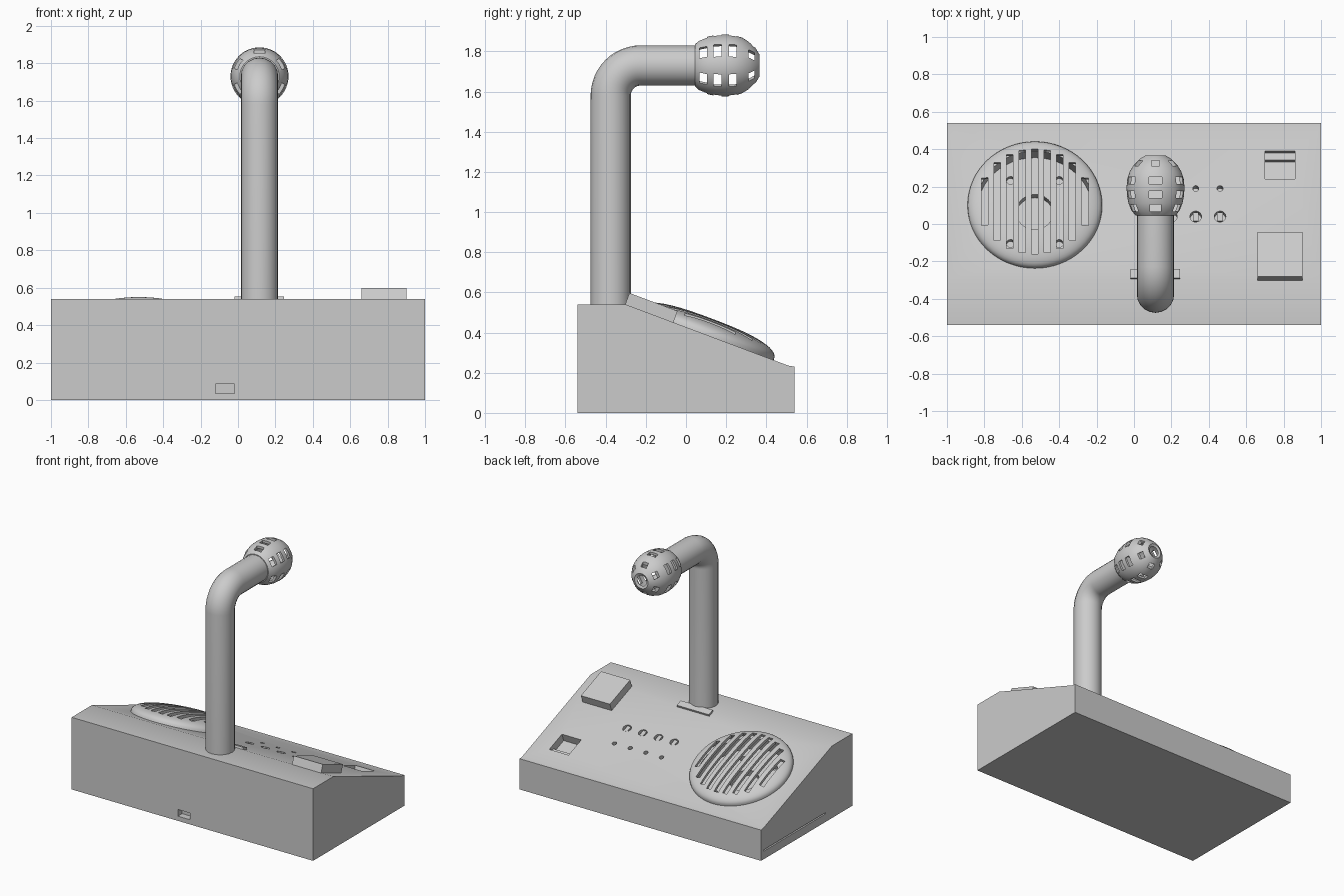
import bpy, bmesh, math
from mathutils import Matrix, Vector

if "Cube" in bpy.data.objects:
    bpy.data.objects.remove(bpy.data.objects["Cube"])

grey = bpy.data.materials.new("light_grey")
grey.diffuse_color = (0.6, 0.6, 0.6, 1)
grey.use_nodes = True
grey.node_tree.nodes["Principled BSDF"].inputs["Base Color"].default_value = grey.diffuse_color

# sloped control panel: runs from (y -0.30, z 0.54) to (y 0.51, z 0.235)
ANG = math.atan2(0.305, 0.81)


def slope(x, y):
    """Frame on the panel: local y runs downhill, local z points out."""
    z = 0.54 - (y + 0.30) * math.tan(ANG)
    return Matrix.Translation((x, y, z)) @ Matrix.Rotation(-ANG, 4, 'X')


def make(name, bm):
    bmesh.ops.recalc_face_normals(bm, faces=bm.faces)
    me = bpy.data.meshes.new(name)
    bm.to_mesh(me)
    bm.free()
    ob = bpy.data.objects.new(name, me)
    bpy.context.collection.objects.link(ob)
    me.materials.append(grey)
    return ob


def activate(ob):
    bpy.ops.object.select_all(action='DESELECT')
    ob.select_set(True)
    bpy.context.view_layer.objects.active = ob


def boxes(name, items):
    """items: (frame, centre, size)"""
    bm = bmesh.new()
    for frame, c, s in items:
        m = frame @ Matrix.Translation(c) @ Matrix.Diagonal((*s, 1))
        bmesh.ops.create_cube(bm, size=1, matrix=m)
    return make(name, bm)


def discs(name, items, seg=24):
    """items: (frame, radius, low, high) along local z"""
    bm = bmesh.new()
    for frame, r, lo, hi in items:
        bmesh.ops.create_cone(bm, cap_ends=True, segments=seg, radius1=r, radius2=r,
                              depth=hi - lo,
                              matrix=frame @ Matrix.Translation((0, 0, (lo + hi) / 2)))
    return make(name, bm)


def lathe(name, pts, frame, steps):
    """Spin a closed (radius, height) outline around local z."""
    bm = bmesh.new()
    vs = [bm.verts.new((r, 0, h)) for r, h in pts]
    es = [bm.edges.new((vs[i], vs[(i + 1) % len(vs)])) for i in range(len(vs))
          if pts[i][0] > 1e-6 or pts[(i + 1) % len(vs)][0] > 1e-6]
    bmesh.ops.spin(bm, geom=vs + es, cent=(0, 0, 0), axis=(0, 0, 1),
                   angle=2 * math.pi, steps=steps, use_merge=True)
    bmesh.ops.remove_doubles(bm, verts=bm.verts, dist=1e-5)
    bm.transform(frame)
    return make(name, bm)


def cut(ob, cutter):
    cutter.hide_render = True
    mod = ob.modifiers.new("cut", 'BOOLEAN')
    mod.operation, mod.solver, mod.object = 'DIFFERENCE', 'EXACT', cutter
    activate(ob)
    bpy.ops.object.modifier_apply(modifier=mod.name)
    bpy.data.objects.remove(cutter)


def smooth(ob, deg=35):
    activate(ob)
    bpy.ops.object.shade_smooth_by_angle(angle=math.radians(deg))


I = Matrix.Identity(4)

# wedge-shaped desk base
bm = bmesh.new()
side = [(-0.54, 0), (0.54, 0), (0.54, 0.23), (0.51, 0.235), (-0.30, 0.54), (-0.54, 0.54)]
f = bm.faces.new([bm.verts.new((-1, y, z)) for y, z in side])
ext = bmesh.ops.extrude_face_region(bm, geom=[f])
bmesh.ops.translate(bm, vec=(2, 0, 0),
                    verts=[v for v in ext['geom'] if isinstance(v, bmesh.types.BMVert)])
base = make("base", bm)

# speaker recess, speaker centre and screw holes
SPK = slope(-0.53, 0.10)
cut(base, discs("speaker_recess", [(SPK, 0.31, -0.10, 0.1)], 48))
holes = [(SPK, 0.10, -0.15, -0.05)]
holes += [(SPK @ Matrix.Translation((sx * 0.13, sy * 0.18, 0)), 0.022, -0.13, -0.05)
          for sx in (-1, 1) for sy in (-1, 1)]
cut(base, discs("speaker_holes", holes))

# four knob holes and four lamp holes
cols = [0.07 + 0.13 * i for i in range(4)]
cut(base, discs("panel_holes", [(slope(x, 0.04), 0.031, -0.04, 0.05) for x in cols] +
                [(slope(x, 0.19), 0.016, -0.04, 0.05) for x in cols]))

# stepped switch pocket, front port and slit in the left side
sw = slope(0.78, 0.315)
cut(base, boxes("switch_pocket", [(sw, (0, 0, 0), (0.16, 0.16, 0.06))]))
cut(base, boxes("switch_step", [(sw, (0, -0.02, -0.03), (0.16, 0.12, 0.06))]))
cut(base, boxes("port_and_slit", [(I, (-0.07, -0.54, 0.06), (0.10, 0.10, 0.05)),
                                  (I, (-1, 0.145, 0.065), (0.04, 0.73, 0.01))]))
smooth(base, 25)

# slotted inserts in the knob holes
boxes("knob_inserts", [(slope(x, 0.04), (0, 0, -0.025), (0.03, 0.05, 0.04)) for x in cols])

# square push button and plate at the neck foot
boxes("push_button", [(slope(0.78, -0.18), (0, -0.003, 0.025), (0.24, 0.256, 0.07))])
boxes("neck_plate", [(slope(0.1125, -0.27), (0, 0, 0), (0.265, 0.05, 0.03))])

# domed speaker grille with nine slots
def dome(a, h, n=16):
    return [(a * math.sin(t), h * max(0, 1 - math.sin(t) ** 2.6) ** (1 / 2.6))
            for t in (i * math.pi / 2 / n for i in range(n + 1))]


outer, inner = dome(0.36, 0.085), dome(0.338, 0.063)
grille = lathe("speaker_grille", outer + [(0.36, -0.004), (0.338, -0.004)] + inner[::-1][1:],
               SPK, 64)
slots = []
for k in range(-4, 5):
    x = k * 0.067
    slots.append((SPK, (x, 0, 0.07), (0.035, 2 * math.sqrt(0.30 ** 2 - x * x), 0.12)))
cut(grille, boxes("grille_slots", slots))
smooth(grille)

# bent microphone neck
cu = bpy.data.curves.new("neck", 'CURVE')
cu.dimensions = '3D'
cu.bevel_depth, cu.bevel_resolution, cu.use_fill_caps = 0.1, 8, True
path = [(-0.375, 0.45)]
for i in range(13):
    t = math.pi / 2 * i / 12
    path.append((-0.225 - 0.15 * math.cos(t), 1.58 + 0.15 * math.sin(t)))
path.append((0.055, 1.73))
sp = cu.splines.new('POLY')
sp.points.add(len(path) - 1)
for p, (y, z) in zip(sp.points, path):
    p.co = (0.115, y, z, 1)
neck = bpy.data.objects.new("neck", cu)
bpy.context.collection.objects.link(neck)
activate(neck)
bpy.ops.object.convert(target='MESH')
neck = bpy.context.object
neck.data.materials.clear()
neck.data.materials.append(grey)
smooth(neck)

# hollow round microphone head, local z runs along +y
HEAD = Matrix.Translation((0.115, 0, 1.73)) @ Matrix.Rotation(-math.pi / 2, 4, 'X')
prof = [(0.105, 0.045), (0.128, 0.07), (0.144, 0.11), (0.152, 0.15), (0.155, 0.195),
        (0.151, 0.24), (0.138, 0.28), (0.115, 0.318), (0.086, 0.347), (0.056, 0.365)]
head = lathe("microphone_head", prof + [(r - 0.018, h - (0.008 if h > 0.3 else 0))
                                        for r, h in prof[::-1]], HEAD, 48)

# four rings of six windows
wins = []
for h, w, tall, r0 in ((0.085, 0.06, 0.038, 0.09), (0.157, 0.07, 0.038, 0.09),
                       (0.232, 0.07, 0.038, 0.09), (0.325, 0.045, 0.03, 0.06)):
    for i in range(6):
        turn = HEAD @ Matrix.Rotation(math.radians(30 + 60 * i), 4, 'Z')
        wins.append((turn, ((r0 + 0.2) / 2, 0, h), (0.2 - r0, w, tall)))
cut(head, boxes("head_windows", wins))
smooth(head)
